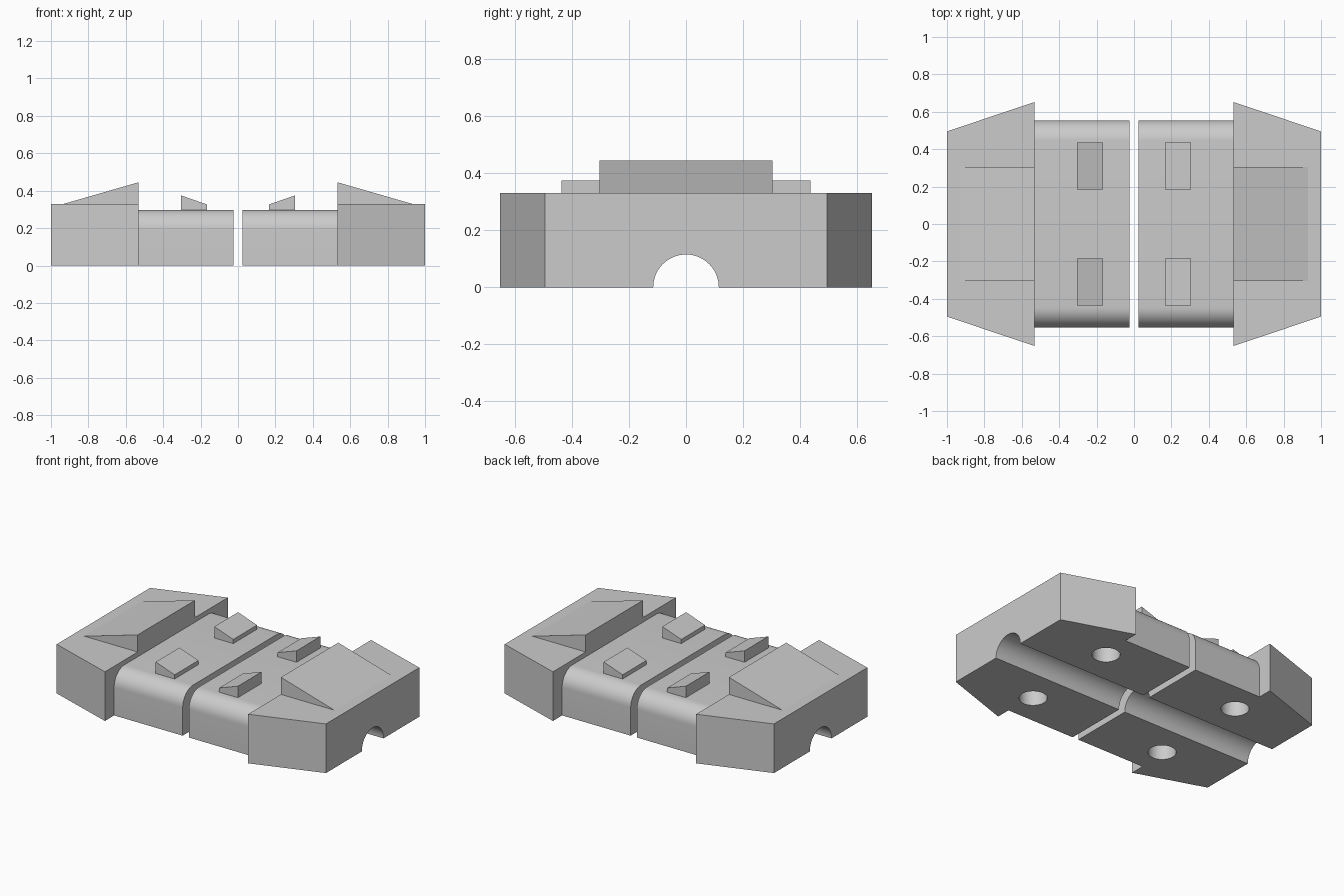
import bpy, bmesh, math
from mathutils import Vector

if "Cube" in bpy.data.objects:
    bpy.data.objects.remove(bpy.data.objects["Cube"], do_unlink=True)

grey = bpy.data.materials.new("plain grey")
grey.use_nodes = True
colour = (0.6, 0.6, 0.6, 1)
grey.diffuse_color = colour
grey.node_tree.nodes["Principled BSDF"].inputs["Base Color"].default_value = colour

R_GROOVE, R_EDGE, R_HOLE = 0.115, 0.11, 0.086
X_GAP, X_STEP, X_END = 0.023, 0.532, 1.0
BODY_Y, BODY_Z, BLOCK_Z = 0.554, 0.298, 0.33


def prism(name, profile, offset):
    """Sweep a flat 3D outline along an offset into a solid."""
    bm = bmesh.new()
    face = bm.faces.new([bm.verts.new(p) for p in profile])
    moved = bmesh.ops.extrude_face_region(bm, geom=[face])["geom"]
    verts = [v for v in moved if isinstance(v, bmesh.types.BMVert)]
    bmesh.ops.translate(bm, verts=verts, vec=Vector(offset))
    bmesh.ops.recalc_face_normals(bm, faces=bm.faces)
    mesh = bpy.data.meshes.new(name)
    bm.to_mesh(mesh)
    bm.free()
    mesh.materials.append(grey)
    obj = bpy.data.objects.new(name, mesh)
    bpy.context.collection.objects.link(obj)
    return obj


def combine(target, other, operation):
    """Bake a boolean into the target and discard the helper."""
    mod = target.modifiers.new(operation, "BOOLEAN")
    mod.object, mod.operation, mod.solver = other, operation, "EXACT"
    graph = bpy.context.evaluated_depsgraph_get()
    mesh = bpy.data.meshes.new_from_object(target.evaluated_get(graph))
    target.modifiers.clear()
    target.data = mesh
    bpy.data.objects.remove(other, do_unlink=True)


def circle(radius, count=48):
    return [(radius * math.cos(a), radius * math.sin(a))
            for a in (2 * math.pi * i / count for i in range(count))]


def shade(obj):
    bpy.ops.object.select_all(action="DESELECT")
    obj.select_set(True)
    bpy.context.view_layer.objects.active = obj
    bpy.ops.object.shade_smooth_by_angle(angle=math.radians(30))


def build_half(side, s):
    # Body with rounded upper front and back edges
    arc = [math.pi / 2 * i / 12 for i in range(13)]
    rim = [(BODY_Y - R_EDGE + R_EDGE * math.cos(a),
            BODY_Z - R_EDGE + R_EDGE * math.sin(a)) for a in arc]
    outline = [(BODY_Y, 0)] + rim
    outline += [(-y, z) for y, z in reversed(outline)]
    half = prism(side + "_half", [(s * X_GAP, y, z) for y, z in outline],
                 (s * (X_STEP + 0.1 - X_GAP), 0, 0))

    # Tapered end block
    plan = [(X_STEP, -0.652), (X_END, -0.495), (X_END, 0.495), (X_STEP, 0.652)]
    block = prism("end_block", [(s * x, y, 0) for x, y in plan], (0, 0, BLOCK_Z))
    combine(half, block, "UNION")

    # Groove along the underside and blind round sockets
    groove = prism("groove_cutter", [(-1.2, y, z) for y, z in circle(R_GROOVE, 64)],
                   (2.4, 0, 0))
    combine(half, groove, "DIFFERENCE")
    for y in (-0.345, 0.345):
        socket = prism("socket_cutter", [(s * 0.512 + a, y + b, -0.1)
                                         for a, b in circle(R_HOLE)], (0, 0, 0.3))
        combine(half, socket, "DIFFERENCE")
    shade(half)

    # Large ramp on the end block
    ramp = [(X_STEP, BLOCK_Z), (0.93, BLOCK_Z), (X_STEP, 0.445)]
    prism(side + "_ramp", [(s * x, -0.304, z) for x, z in ramp], (0, 0.608, 0))

    # Small sloped lugs on the body
    lug = [(0.165, BODY_Z), (0.305, BODY_Z), (0.305, 0.375), (0.165, 0.326)]
    for name, y in (("front", -0.437), ("back", 0.185)):
        prism(f"{side}_{name}_lug", [(s * x, y, z) for x, z in lug], (0, 0.252, 0))


build_half("left", 1)
build_half("right", -1)
